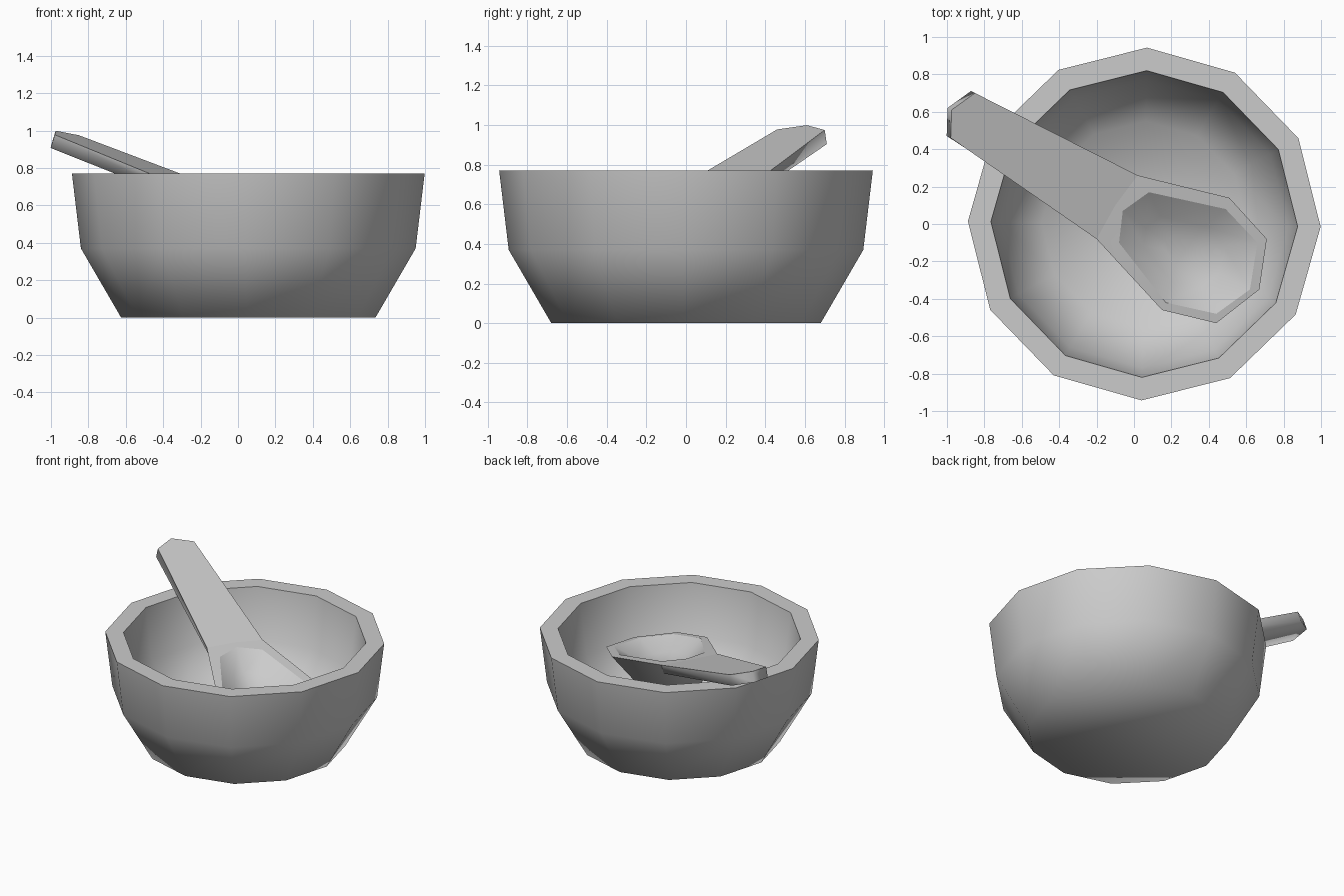
import bpy, bmesh, math
from mathutils import Vector

if "Cube" in bpy.data.objects:
    bpy.data.objects.remove(bpy.data.objects["Cube"])


def finish(name, bm, angle):
    bmesh.ops.recalc_face_normals(bm, faces=bm.faces)
    me = bpy.data.meshes.new(name)
    bm.to_mesh(me)
    bm.free()
    ob = bpy.data.objects.new(name, me)
    bpy.context.collection.objects.link(ob)
    bpy.ops.object.select_all(action='DESELECT')
    ob.select_set(True)
    bpy.context.view_layer.objects.active = ob
    bpy.ops.object.shade_smooth_by_angle(angle=math.radians(angle))
    return ob


def bridge(bm, a, b):
    n = len(a)
    return [bm.faces.new((a[i], a[(i + 1) % n], b[(i + 1) % n], b[i]))
            for i in range(n)]


# Mixing bowl: twelve-sided lathe, outside bottom up over the rim to the inside floor
profile = [(0.68, 0), (0.895, 0.37), (0.943, 0.77),
           (0.82, 0.77), (0.77, 0.40), (0.55, 0.12)]
SIDES, TURN = 12, math.radians(-0.9)
bm = bmesh.new()
rings = []
for r, z in profile:
    rings.append([bm.verts.new((0.055 + r * math.cos(TURN + math.tau * i / SIDES),
                                r * math.sin(TURN + math.tau * i / SIDES), z))
                  for i in range(SIDES)])
for a, b in zip(rings, rings[1:]):
    bridge(bm, a, b)
bm.faces.new(rings[0])
bm.faces.new(rings[-1])
finish("bowl", bm, 65)

# Scoop: flat top on a tilted plane, with the head bent slightly up past the neck
NORMAL = Vector((0.304, -0.152, 1)).normalized()
CENTRE = Vector((0.29, -0.17))


def on_plane(p, depth=0.0, scale=1.0):
    q = CENTRE + (Vector(p) - CENTRE) * scale
    past_neck = max(0, 0.894 * q.x - 0.447 * q.y + 0.12)
    z = 0.610 - 0.304 * q.x + 0.152 * q.y + 0.107 * past_neck
    return Vector((q.x, q.y, z)) - NORMAL * depth


head = [(0.02, 0.26), (0.51, 0.14), (0.71, -0.08), (0.67, -0.35),
        (0.44, -0.53), (0.15, -0.46), (-0.20, -0.08), (-0.10, 0.10)]
hollow = [(0.08, 0.17), (0.49, 0.08), (0.66, -0.10), (0.62, -0.35),
          (0.44, -0.48), (0.17, -0.42), (-0.08, -0.10), (-0.06, 0.07)]
grip = [(-0.98, 0.46), (-0.975, 0.61), (-0.85, 0.70)]
DEEP, THICK, TAPER = 0.22, 0.075, 0.6

bm = bmesh.new()
# head: shallow hollow, rim and underside
levels = [[bm.verts.new(on_plane(p, d, s)) for p in pts]
          for pts, d, s in ((hollow, 0.12, 0.25), (hollow, 0.085, 0.58),
                            (hollow, 0, 1), (head, 0, 1), (head, DEEP, TAPER))]
flat = []
for i, (a, b) in enumerate(zip(levels, levels[1:])):
    faces = bridge(bm, a, b)
    if i == 2:
        flat += faces
bm.faces.new(levels[0])
bm.faces.new(levels[-1])

# handle: slab whose lower neck points meet the sloping head wall
neck_scale = 1 - (1 - TAPER) * THICK / DEEP
neck = head[6:] + head[:1]
top = [bm.verts.new(on_plane(p)) for p in neck + grip[::-1]]
low = [bm.verts.new(on_plane(p, THICK, neck_scale)) for p in neck]
low += [bm.verts.new(on_plane(p, THICK)) for p in grip[::-1]]
flat.append(bm.faces.new(top))
bm.faces.new(low)
for i in range(2, 6):
    j = (i + 1) % 6
    bm.faces.new((top[i], top[j], low[j], low[i]))

# keep the border of the flat top crisp
for f in flat:
    for e in f.edges:
        if any(g not in flat for g in e.link_faces):
            e.smooth = False
bmesh.ops.remove_doubles(bm, verts=bm.verts, dist=0.0001)
finish("scoop", bm, 80)
